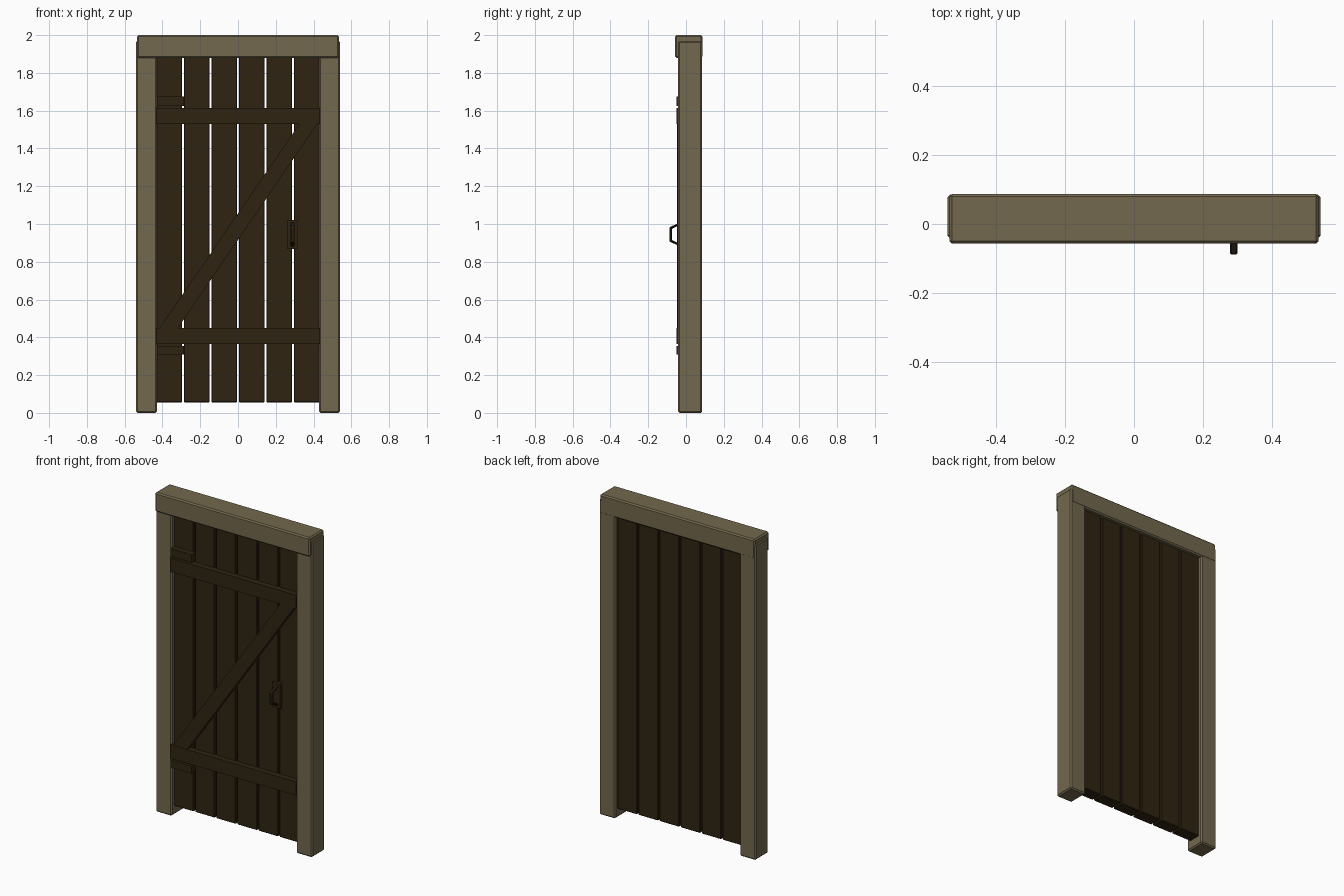
import bpy
import bmesh

cube = bpy.data.objects.get("Cube")
if cube:
    bpy.data.objects.remove(cube, do_unlink=True)


def material(name, colour):
    mat = bpy.data.materials.new(name)
    mat.use_nodes = True
    mat.diffuse_color = (*colour, 1)
    bsdf = mat.node_tree.nodes["Principled BSDF"]
    bsdf.inputs["Base Color"].default_value = (*colour, 1)
    bsdf.inputs["Roughness"].default_value = 0.9
    return mat


frame_wood = material("weathered frame wood", (0.170, 0.140, 0.075))
door_wood = material("dark door wood", (0.029, 0.017, 0.0055))
iron = material("blackened iron", (0.021, 0.014, 0.006))


def finish(name, bm, mat, bevel):
    bmesh.ops.recalc_face_normals(bm, faces=bm.faces)
    mesh = bpy.data.meshes.new(name)
    bm.to_mesh(mesh)
    bm.free()
    mesh.materials.append(mat)
    obj = bpy.data.objects.new(name, mesh)
    bpy.context.collection.objects.link(obj)
    if bevel:
        mod = obj.modifiers.new("worn edges", "BEVEL")
        mod.width = bevel
        mod.segments = 1
    return obj


def prism(name, points, offset, mat, bevel=0.0):
    """Extrude a closed outline of 3D points along an offset."""
    bm = bmesh.new()
    face = bm.faces.new([bm.verts.new(p) for p in points])
    new = bmesh.ops.extrude_face_region(bm, geom=[face])["geom"]
    verts = [g for g in new if isinstance(g, bmesh.types.BMVert)]
    bmesh.ops.translate(bm, verts=verts, vec=offset)
    return finish(name, bm, mat, bevel)


def box(name, x, y, z, mat, bevel=0.0):
    outline = [(x[0], y[0], z[0]), (x[1], y[0], z[0]),
               (x[1], y[0], z[1]), (x[0], y[0], z[1])]
    return prism(name, outline, (0, y[1] - y[0], 0), mat, bevel)


# Frame: two posts under an overhanging lintel
for side, x in (("right", (-0.54, -0.43)), ("left", (0.43, 0.54))):
    box(f"{side}_post", x, (-0.042, 0.086), (0, 1.97), frame_wood, 0.008)
box("lintel", (-0.535, 0.535), (-0.057, 0.087), (1.88, 2.0), frame_wood, 0.008)

# Door planks with narrow open gaps
pitch = 0.1455
for i in range(6):
    centre = (i - 2.5) * pitch
    box(f"plank_{i + 1}", (centre - 0.068, centre + 0.068), (-0.015, 0.062),
        (0.055, 1.92), door_wood, 0.004)

# Cross braces and the diagonal between them
for name, z in (("lower_brace", (0.365, 0.45)), ("upper_brace", (1.53, 1.615))):
    box(name, (-0.435, 0.435), (-0.05, -0.01), z, door_wood)
prism("diagonal_brace",
      [(-0.415, -0.048, 0.45), (-0.318, -0.048, 0.45),
       (0.42, -0.048, 1.53), (0.325, -0.048, 1.53)],
      (0, 0.038, 0), door_wood)

# Hinge straps
for name, z in (("lower_hinge", (0.308, 0.355)), ("upper_hinge", (1.625, 1.675))):
    box(name, (-0.43, -0.285), (-0.05, -0.01), z, door_wood)

# Pull handle: back plate and bent bar
box("handle_plate", (0.26, 0.316), (-0.035, -0.01), (0.868, 1.02), door_wood)
mid = 0.945
outer = [(-0.03, 0.066), (-0.05, 0.055), (-0.088, 0.038)]
inner = [(-0.075, 0.03), (-0.046, 0.043), (-0.03, 0.052)]
half = outer + inner
profile = [(0.278, y, mid + h) for y, h in outer]
profile += [(0.278, y, mid - h) for y, h in reversed(outer)]
profile += [(0.278, y, mid - h) for y, h in reversed(inner)]
profile += [(0.278, y, mid + h) for y, h in inner]
prism("handle_bar", profile, (0.022, 0, 0), iron, 0.004)
